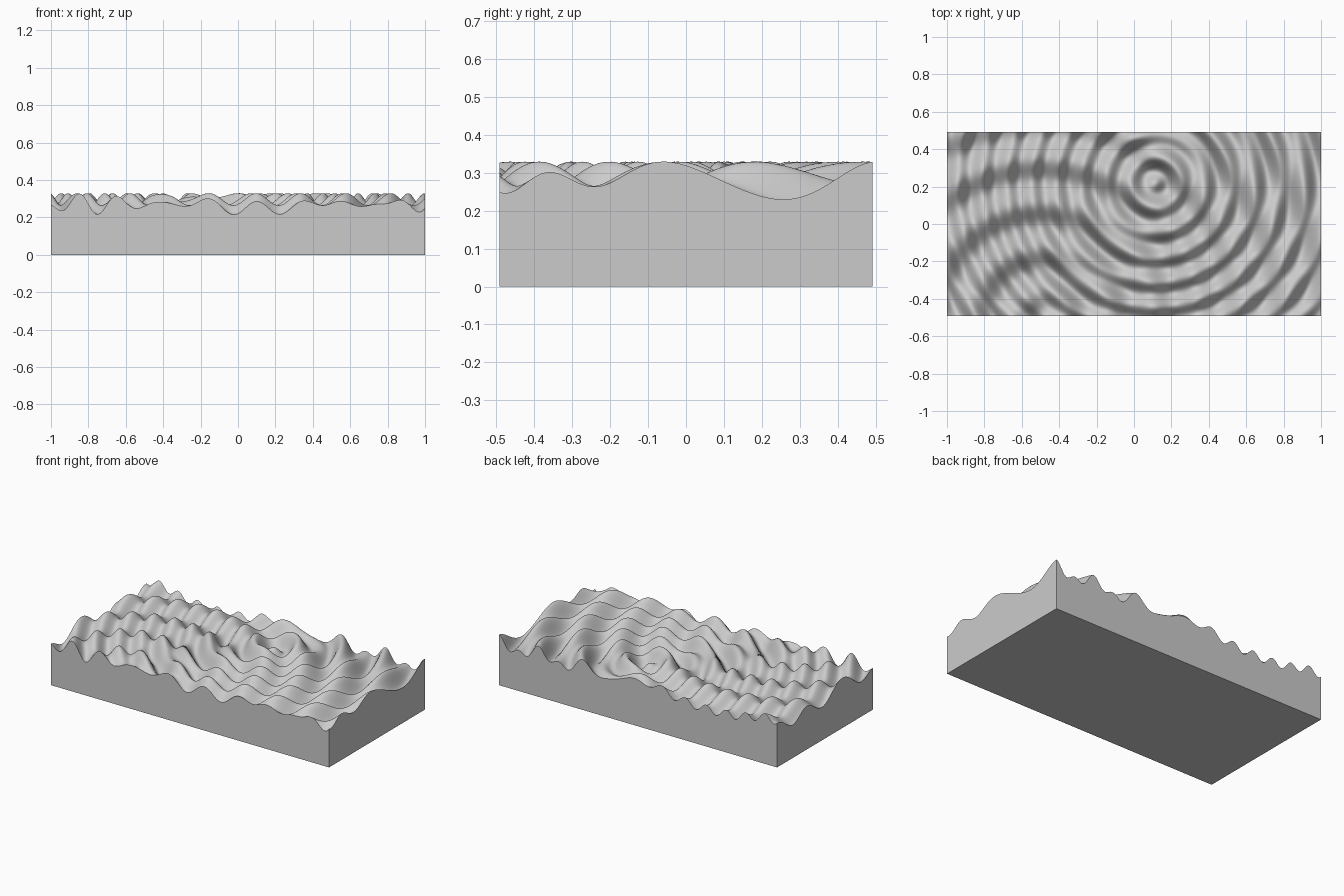
import bpy
import bmesh
from math import cos, pi, hypot

cube = bpy.data.objects.get("Cube")
if cube:
    bpy.data.objects.remove(cube, do_unlink=True)

HALF_X, HALF_Y = 1.0, 0.4925
REST_LEVEL = 0.272

# Ripple sources: centre x, centre y, wavelength, signed amplitude
RIPPLES = [
    (0.115, 0.22, 0.1325, 0.0255),
    (-0.5, -0.49, 0.24, -0.032),
]


def surface_height(x, y):
    return REST_LEVEL + sum(
        amp * cos(2 * pi * hypot(x - cx, y - cy) / wavelength)
        for cx, cy, wavelength, amp in RIPPLES
    )


def flat_material(name, colour):
    mat = bpy.data.materials.new(name)
    mat.use_nodes = True
    mat.diffuse_color = colour
    bsdf = mat.node_tree.nodes["Principled BSDF"]
    bsdf.inputs["Base Color"].default_value = colour
    bsdf.inputs["Roughness"].default_value = 0.6
    return mat


# Rippled top surface
bm = bmesh.new()
bmesh.ops.create_grid(bm, x_segments=260, y_segments=130, size=1.0)
for v in bm.verts:
    v.co.x *= HALF_X
    v.co.y *= HALF_Y
    v.co.z = surface_height(v.co.x, v.co.y)
for f in bm.faces:
    f.smooth = True

# Straight walls dropped from the rim, sharp along the top
rim = [e for e in bm.edges if e.is_boundary]
for e in rim:
    e.smooth = False
walls = bmesh.ops.extrude_edge_only(bm, edges=rim)["geom"]
for item in walls:
    if isinstance(item, bmesh.types.BMVert):
        item.co.z = 0.0
    elif isinstance(item, bmesh.types.BMFace):
        item.smooth = False

# Flat base
base_edges = [e for e in bm.edges if e.is_boundary]
base = bmesh.ops.contextual_create(bm, geom=base_edges)["faces"]
for f in base:
    f.smooth = False
bmesh.ops.recalc_face_normals(bm, faces=bm.faces[:])

mesh = bpy.data.meshes.new("rippled_block")
bm.to_mesh(mesh)
bm.free()
mesh.materials.append(flat_material("light grey", (0.6, 0.6, 0.6, 1.0)))
block = bpy.data.objects.new("rippled_block", mesh)
bpy.context.collection.objects.link(block)
